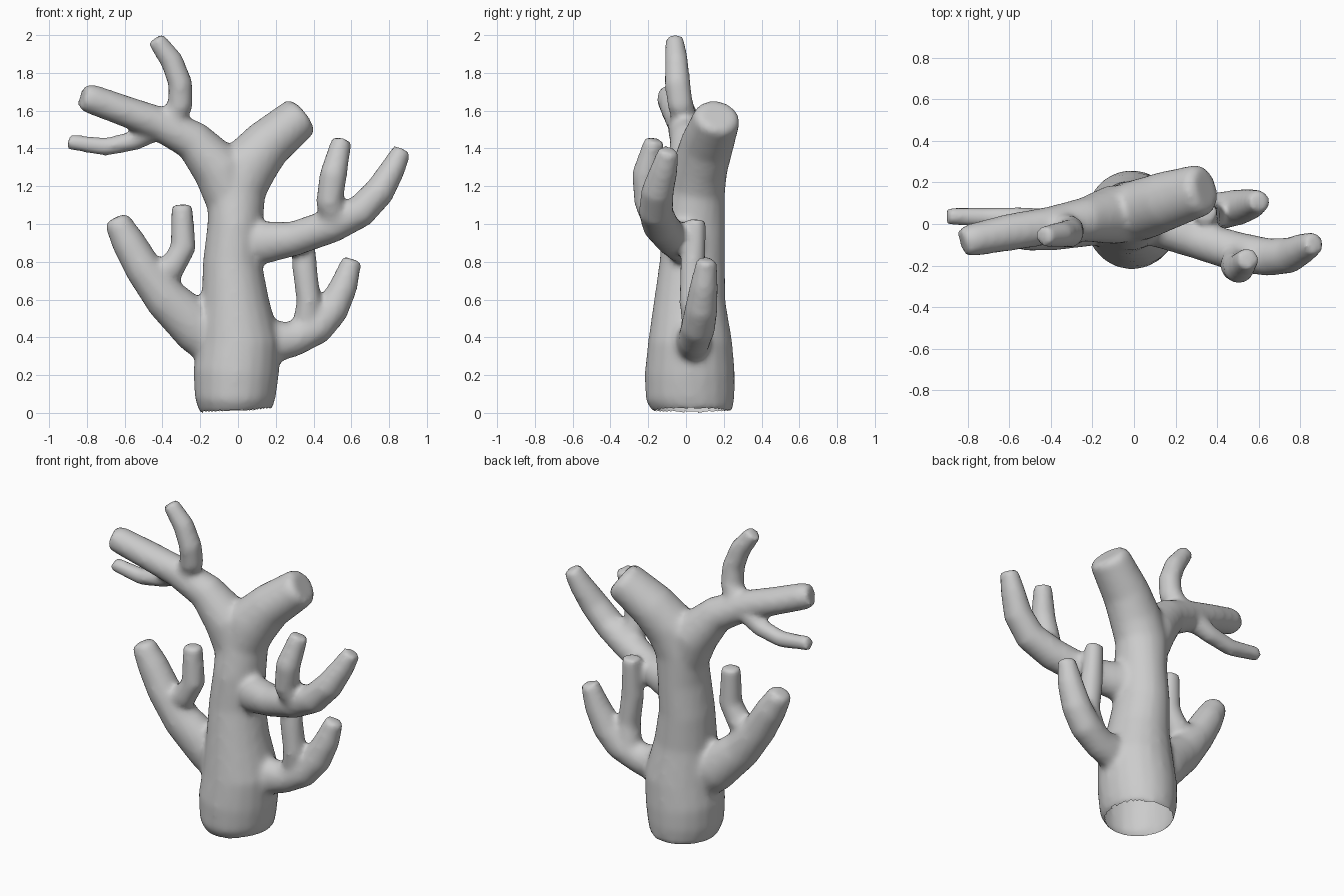
import bpy, bmesh, math
from mathutils import Vector

SIDES = 20
GROW = 0.007        # makes up for the shrinkage of the smoothing
bm = bmesh.new()


def limb(points):
    """Closed tube through (x, y, z, radius[, depth radius]) stations."""
    pos = [Vector(p[:3]) for p in points]
    rings = []
    for i, p in enumerate(points):
        t = (pos[min(i + 1, len(pos) - 1)] - pos[max(i - 1, 0)]).normalized()
        if i == 0 and p[2] < .02:
            t = Vector((-.06, 0, 1)).normalized()    # slightly slanted foot
        u = Vector((0, 1, 0)).cross(t).normalized()
        v = t.cross(u)
        ru, rv = p[3] + GROW, p[-1] + GROW
        rings.append([bm.verts.new(pos[i] + u * ru * math.cos(a) + v * rv * math.sin(a))
                      for a in (2 * math.pi * k / SIDES for k in range(SIDES))])
    for a, b in zip(rings, rings[1:]):
        for k in range(SIDES):
            n = (k + 1) % SIDES
            bm.faces.new((a[k], a[n], b[n], b[k]))
    bm.faces.new(rings[0][::-1])
    bm.faces.new(rings[-1])


# trunk leaning into the thick cut stub at upper right
limb([(-.01, .035, .012, .185, .205), (-.015, .022, .09, .208, .23), (-.01, .02, .22, .22, .232),
      (.005, .022, .38, .213, .217), (-.015, .02, .6, .172, .183), (-.03, .033, .8, .15, .167),
      (-.015, .04, 1.0, .14, .16), (-.01, .058, 1.18, .15, .142), (.05, .075, 1.31, .15, .14),
      (.155, .112, 1.43, .127, .135), (.325, .165, 1.57, .108, .118), (.345, .17, 1.585, .08, .09)])

# upper left bough with two twigs
limb([(-.02, .05, 1.1, .13), (-.1, .045, 1.3, .135), (-.24, .02, 1.45, .1),
      (-.42, -.01, 1.54, .083), (-.6, -.04, 1.605, .075, .083),
      (-.78, -.077, 1.67, .072), (-.825, -.09, 1.683, .06)])
limb([(-.36, 0, 1.54, .06), (-.305, -.03, 1.64, .062), (-.305, -.045, 1.75, .058, .062),
      (-.35, -.05, 1.87, .055), (-.438, -.06, 1.99, .042)])
limb([(-.44, .01, 1.51, .06), (-.55, .03, 1.447, .046), (-.7, .032, 1.415, .042),
      (-.9, .038, 1.443, .035)])

# upper right bough with one twig
limb([(.02, .02, .91, .12, .1), (.15, -.025, .91, .105, .09), (.3, -.075, .93, .085),
      (.5, -.135, 1.0, .085, .09), (.65, -.16, 1.075, .08, .085), (.75, -.15, 1.18, .074, .08),
      (.82, -.115, 1.3, .06, .066), (.87, -.09, 1.4, .044, .048)])
limb([(.52, -.14, 1.0, .075), (.485, -.2, 1.13, .066, .07), (.505, -.215, 1.27, .066),
      (.55, -.165, 1.455, .047)])

# lower right bough with one twig
limb([(.08, .03, .38, .13, .08), (.2, .035, .385, .105, .085), (.3, .045, .4, .086, .08),
      (.42, .065, .46, .084), (.5, .08, .555, .08), (.56, .095, .68, .068),
      (.605, .11, .82, .046)])
limb([(.36, .06, .45, .07), (.375, .035, .6, .058, .065), (.352, .035, .78, .06),
      (.345, .055, 1.03, .047)])

# lower left bough with one twig
limb([(-.06, .02, .36, .15, .1), (-.22, .01, .46, .13, .11), (-.38, -.02, .61, .108, .1),
      (-.5, -.03, .77, .092), (-.58, -.03, .91, .083), (-.64, -.035, 1.02, .064),
      (-.65, -.036, 1.04, .048)])
limb([(-.45, -.03, .74, .06), (-.35, -.035, .775, .066), (-.29, -.035, .88, .062),
      (-.297, -.03, 1.11, .05)])

bmesh.ops.recalc_face_normals(bm, faces=bm.faces)
mesh = bpy.data.meshes.new("branching_trunk")
bm.to_mesh(mesh)
bm.free()
tree = bpy.data.objects.new("branching_trunk", mesh)
bpy.context.collection.objects.link(tree)

# fuse the limbs into one skin and soften the joints
fuse = tree.modifiers.new("fuse", 'REMESH')
fuse.mode = 'VOXEL'
fuse.voxel_size = 0.018
soft = tree.modifiers.new("soften", 'SMOOTH')
soft.factor = 0.5
soft.iterations = 8
skin = bpy.data.meshes.new_from_object(tree.evaluated_get(bpy.context.evaluated_depsgraph_get()))
tree.modifiers.clear()

# open the underside of the foot and set it on the floor
bm = bmesh.new()
bm.from_mesh(skin)
bm.normal_update()
foot = [f for f in bm.faces if f.normal.z < -.8 and f.calc_center_median().z < .06]
bmesh.ops.delete(bm, geom=foot, context='FACES')
low = min(v.co.z for v in bm.verts)
bmesh.ops.translate(bm, verts=bm.verts, vec=(0, 0, -low))
for f in bm.faces:
    f.smooth = True
bm.to_mesh(skin)
bm.free()
tree.data = skin
skin.name = "branching_trunk"
